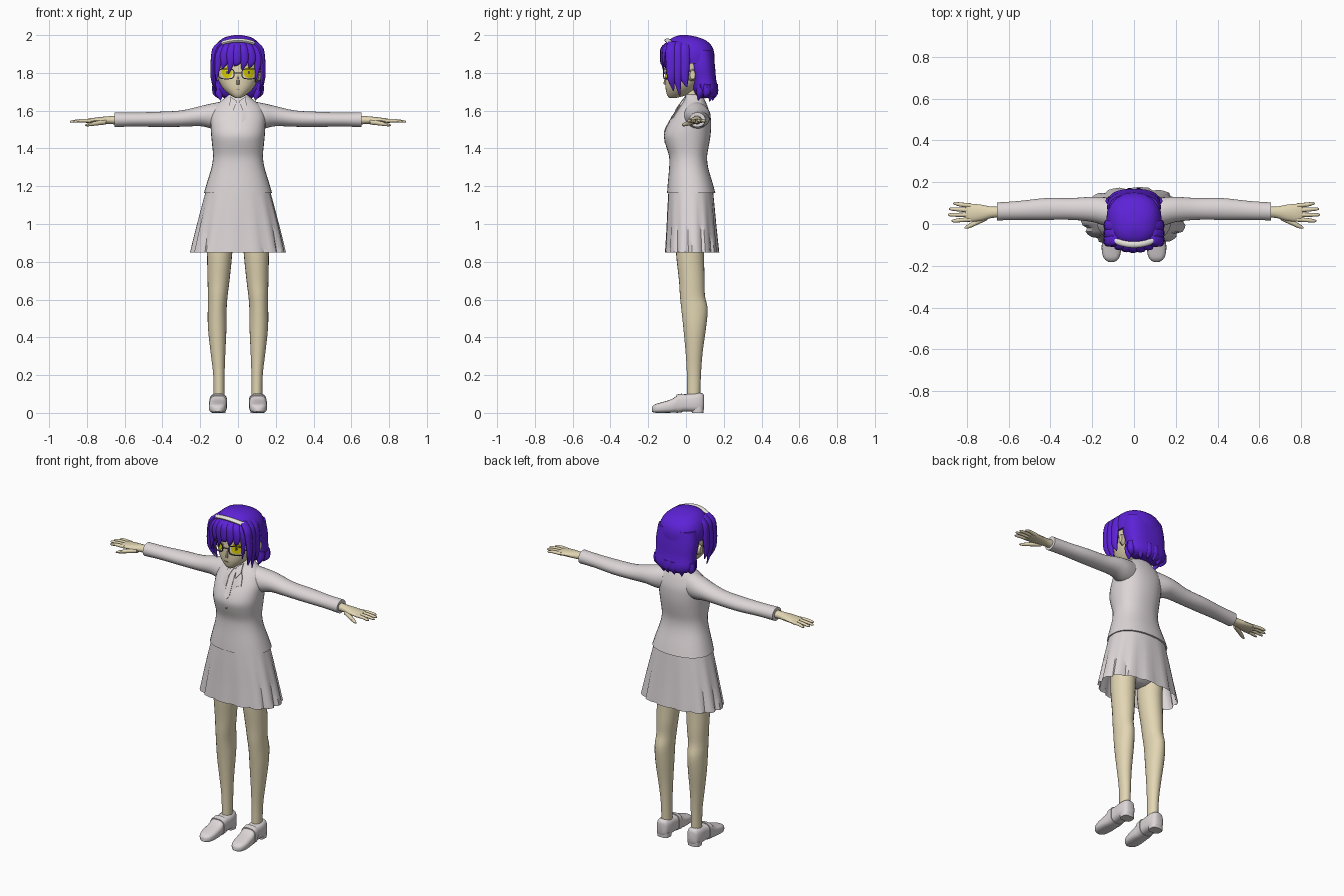
import bpy, bmesh, math


def material(name, r, g, b):
    m = bpy.data.materials.new(name)
    m.diffuse_color = (r, g, b, 1)
    return m


HAIR = material("violet hair", 0.11, 0.016, 0.68)
SKIN = material("beige skin", 0.76, 0.67, 0.45)
CLOTH = material("pale grey cloth", 0.72, 0.67, 0.68)
IRIS = material("yellow iris", 0.72, 0.64, 0.0)
FRAME = material("dark grey frame", 0.10, 0.09, 0.10)
WHITE = material("warm white", 0.80, 0.78, 0.72)
LIP = material("brown mouth", 0.35, 0.20, 0.14)


def finish(bm, name, mat, mirror):
    bmesh.ops.recalc_face_normals(bm, faces=bm.faces)
    me = bpy.data.meshes.new(name)
    bm.to_mesh(me)
    bm.free()
    me.materials.append(mat)
    ob = bpy.data.objects.new(name, me)
    bpy.context.collection.objects.link(ob)
    if mirror:
        ob.modifiers.new("mirror", 'MIRROR').use_mirror_merge = False
    return ob


def spline(rows, k):
    """Catmull-Rom subdivision of parameter rows."""
    out = []
    for i in range(len(rows) - 1):
        a, b, c, d = rows[max(i - 1, 0)], rows[i], rows[i + 1], rows[min(i + 2, len(rows) - 1)]
        for s in range(k):
            t = s / k
            out.append([0.5 * (2 * q + (r - p) * t + (2 * p - 5 * q + 4 * r - u) * t * t
                               + (3 * q - p - 3 * r + u) * t ** 3) for p, q, r, u in zip(a, b, c, d)])
    return out + [list(rows[-1])]


def loft(name, axis, rows, mat, mirror=False, e=2.0, n=24, k=3, pleat=None, caps=True):
    """Skin through superellipse rings; row = position, centre1, radius1, centre2, radius2."""
    bm = bmesh.new()
    rings = []
    rows = spline(rows, k)
    for i, (p, c1, r1, c2, r2) in enumerate(rows):
        ring = []
        for j in range(n):
            a = 2 * math.pi * j / n
            ca, sa = math.cos(a), math.sin(a)
            f = 1 + pleat[j % len(pleat)] * i / (len(rows) - 1) if pleat else 1
            u = c1 + f * max(r1, .001) * math.copysign(abs(ca) ** (2 / e), ca)
            v = c2 + f * max(r2, .001) * math.copysign(abs(sa) ** (2 / e), sa)
            ring.append(bm.verts.new({'x': (p, u, v), 'y': (u, p, v), 'z': (u, v, p)}[axis]))
        rings.append(ring)
    for a, b in zip(rings, rings[1:]):
        for j in range(n):
            bm.faces.new((a[j], a[(j + 1) % n], b[(j + 1) % n], b[j]))
    if caps:
        bm.faces.new(rings[0])
        bm.faces.new(rings[-1])
    return finish(bm, name, mat, mirror)


def body(rows):
    """(z, half width, front y, back y) to loft rows."""
    return [(z, 0, w, (f + b) / 2, (b - f) / 2) for z, w, f, b in rows]


def front_y(rows, e, x, z):
    """Front surface of a body loft at x, z."""
    for a, b in zip(rows, rows[1:]):
        if min(a[0], b[0]) <= z <= max(a[0], b[0]):
            t = (z - a[0]) / (b[0] - a[0])
            w, c, r = (a[i] + (b[i] - a[i]) * t for i in (2, 3, 4))
            return c - r * max(0, 1 - min(1, abs(x / w)) ** e) ** (1 / e)
    return 0


def plate(name, pts, rows, e, off, mat, mirror=False):
    """Thin plate lying on the front of a body loft."""
    bm = bmesh.new()
    n = len(pts)
    mid = (sum(p[0] for p in pts) / n, sum(p[1] for p in pts) / n)
    layers = [[bm.verts.new((x, front_y(rows, e, x, z) - d, z)) for x, z in list(pts) + [mid]]
              for d in (off, off - .006)]
    for lay in layers:
        for j in range(n):
            bm.faces.new((lay[j], lay[(j + 1) % n], lay[n]))
    for j in range(n):
        i = (j + 1) % n
        bm.faces.new((layers[0][j], layers[0][i], layers[1][i], layers[1][j]))
    return finish(bm, name, mat, mirror)


def oval(x, z, rx, rz, n=20):
    return [(x + rx * math.cos(2 * math.pi * i / n), z + rz * math.sin(2 * math.pi * i / n)) for i in range(n)]


# jacket body, with lapels and tie
TORSO = body([(1.165, .180, -.100, .155), (1.22, .164, -.096, .14), (1.30, .140, -.089, .117),
              (1.36, .132, -.090, .112), (1.42, .137, -.108, .122), (1.47, .142, -.117, .13),
              (1.52, .145, -.100, .133), (1.57, .145, -.070, .13), (1.62, .125, -.035, .115),
              (1.655, .085, -.01, .10), (1.685, .048, 0, .085)])
loft("jacket", 'z', TORSO, CLOTH, e=2.3, n=32)
plate("lapel", [(.03, 1.66), (.06, 1.60), (.068, 1.565), (.045, 1.565), (.004, 1.43), (.022, 1.55)],
      TORSO, 2.3, .005, CLOTH, True)
plate("shirt_collar", [(.005, 1.65), (.04, 1.675), (.045, 1.63), (.025, 1.60)], TORSO, 2.3, .012, CLOTH, True)
plate("tie", [(-.012, 1.64), (.012, 1.64), (.010, 1.61), (.017, 1.51), (0, 1.485), (-.017, 1.51), (-.010, 1.61)],
      TORSO, 2.3, .006, CLOTH)

# sleeves and hands
loft("sleeve", 'x', [(.08, .05, .065, 1.575, .074), (.14, .06, .068, 1.572, .066), (.20, .07, .060, 1.571, .053),
                     (.30, .072, .052, 1.558, .043), (.42, .072, .052, 1.554, .040),
                     (.55, .065, .045, 1.553, .037), (.655, .06, .043, 1.552, .039)], CLOTH, True)
loft("palm", 'x', [(.63, .058, .027, 1.55, .024), (.68, .056, .027, 1.55, .021), (.73, .054, .038, 1.548, .018),
                   (.78, .054, .043, 1.546, .014), (.805, .055, .038, 1.545, .010)], SKIN, True, n=16)
for i, (y0, y1, tip) in enumerate([(.088, .098, .865), (.066, .072, .885), (.044, .044, .89), (.022, .015, .872)]):
    loft(f"finger_{i + 1}", 'x', [(.78, y0, .011, 1.546, .010), (.83, (y0 + y1) / 2, .010, 1.547, .009),
                                  (tip - .012, y1, .008, 1.543, .007), (tip, y1, .003, 1.542, .003)],
         SKIN, True, n=10, k=2)
loft("thumb", 'x', [(.70, .035, .016, 1.54, .014), (.75, .010, .014, 1.533, .012),
                    (.79, -.010, .011, 1.526, .009), (.81, -.018, .004, 1.522, .004)], SKIN, True, n=10)

# pleated skirt and hips
skirt = loft("pleated_skirt", 'z', body([(1.19, .166, -.092, .142), (1.08, .196, -.099, .153),
                                         (.96, .227, -.105, .165), (.85, .254, -.112, .177)]),
             CLOTH, e=2.3, n=56, pleat=[0, 0, -.01, -.07], caps=False)
loft("hips", 'z', body([(.90, .06, 0, .06), (.94, .15, -.06, .11), (1.02, .165, -.075, .13), (1.12, .15, -.07, .12)]), CLOTH)

# legs
loft("leg", 'z', [(.98, .095, .070, .025, .078), (.85, .097, .067, .021, .074), (.70, .103, .058, .031, .068),
                  (.62, .107, .052, .034, .066), (.55, .110, .050, .045, .070), (.45, .110, .049, .046, .060),
                  (.32, .106, .039, .043, .045), (.20, .101, .030, .042, .037), (.05, .100, .028, .040, .034)],
     SKIN, True)

# shoes: upper, strap and heel
SHOE = [(.096, .103, .018, .058, .032), (.085, .103, .034, .054, .050), (.05, .103, .043, .055, .050),
        (.0, .103, .043, .053, .046), (-.04, .105, .044, .050, .046), (-.075, .106, .047, .037, .036),
        (-.13, .108, .046, .028, .028), (-.165, .108, .035, .023, .022), (-.181, .108, .015, .019, .012)]
loft("shoe", 'y', SHOE, CLOTH, True, e=3)
loft("shoe_strap", 'y', [(-.02, .104, .047, .053, .050), (-.05, .105, .048, .048, .048)], CLOTH, True, e=3, k=1)
loft("shoe_heel", 'z', [(0, .103, .037, .062, .030), (.03, .103, .039, .062, .032)], CLOTH, True, e=3, k=1)

# neck and head
loft("neck", 'z', [(1.62, 0, .045, .045, .042), (1.74, 0, .040, .03, .042)], SKIN, k=1)
HEAD = body([(1.668, .016, -.090, -.05), (1.685, .045, -.101, .01), (1.72, .082, -.108, .06),
             (1.77, .108, -.108, .10), (1.82, .117, -.106, .12), (1.88, .117, -.10, .12),
             (1.94, .09, -.07, .09), (1.97, .03, -.02, .03)])
loft("head", 'z', HEAD, SKIN, e=2.2, n=32)
loft("nose", 'z', [(1.738, 0, .003, -.106, .004), (1.745, 0, .009, -.107, .012), (1.785, 0, .003, -.106, .003)], SKIN, n=8)
loft("ear", 'x', [(.105, .03, .022, 1.79, .034), (.128, .035, .014, 1.79, .024)], SKIN, True, n=12, k=1)
plate("mouth", [(-.02, 1.716), (0, 1.711), (.02, 1.716), (0, 1.715)], HEAD, 2.2, .003, LIP)

# eyes and glasses
plate("eye_white", oval(.058, 1.800, .036, .027), HEAD, 2.2, .003, WHITE, True)
plate("iris", oval(.058, 1.802, .029, .029), HEAD, 2.2, .006, IRIS, True)
plate("pupil", oval(.058, 1.802, .006, .009), HEAD, 2.2, .008, FRAME, True)
bm = bmesh.new()
loops = []
for i in range(28):
    a = 2 * math.pi * i / 28
    row = []
    for d, y in ((0, 0), (.005, 0), (.005, .005), (0, .005)):
        x = .062 + (.044 - d) * math.copysign(abs(math.cos(a)) ** .6, math.cos(a))
        z = 1.795 + (.029 - d) * math.copysign(abs(math.sin(a)) ** .6, math.sin(a))
        row.append(bm.verts.new((x, -.122 + 3 * x * x + y, z)))
    loops.append(row)
for a, b in zip(loops, loops[1:] + loops[:1]):
    for j in range(4):
        bm.faces.new((a[j], a[(j + 1) % 4], b[(j + 1) % 4], b[j]))
finish(bm, "glasses_rim", FRAME, True)
loft("glasses_bridge", 'x', [(-.02, -.119, .003, 1.800, .003), (.02, -.119, .003, 1.800, .003)], FRAME, n=8, k=1)
loft("glasses_temple", 'y', [(-.088, .106, .003, 1.80, .003), (.03, .124, .003, 1.81, .003)], FRAME, True, n=8, k=1)

# hair: crown and back
loft("hair_crown", 'z', body([(1.85, .130, -.098, .150), (1.90, .131, -.108, .150), (1.94, .120, -.108, .138),
                              (1.97, .098, -.092, .108), (1.99, .065, -.065, .06), (2.0, .02, -.03, .01)]),
     HAIR, e=2.3, n=32)
loft("hair_back", 'z', body([(1.668, .075, .065, .145), (1.685, .108, .05, .162), (1.72, .125, .035, .168),
                             (1.77, .124, .03, .159), (1.84, .129, .01, .153), (1.92, .120, 0, .142)]),
     HAIR, e=2.5, n=32)
for i, (x, y, tip) in enumerate([(.10, .075, 1.655), (.065, .135, 1.648), (.022, .15, 1.655), (.112, .11, 1.665)]):
    loft(f"hair_back_tuft_{i + 1}", 'z', [(1.74, x, .024, y, .02), (1.69, x, .022, y, .02), (tip, x * .92, .002, y - .01, .002)],
         HAIR, True, n=10)

# hair: fringe strands and side locks
for i, (x, tip) in enumerate([(-.105, 1.755), (-.072, 1.82), (-.038, 1.795), (-.005, 1.835),
                              (.032, 1.815), (.07, 1.825), (.105, 1.75)]):
    b = 2.6 * x * x
    loft(f"fringe_strand_{i + 1}", 'z',
         [(1.962, x * .6, .020, -.092 + b, .012), (1.935, x * .8, .026, -.115 + b, .018),
          (1.895, x * .95, .026, -.125 + b, .014), (1.85, x, .018, -.126 + b, .009),
          (tip, x - .012, .002, -.118 + b, .002)], HAIR, n=12)
for i, (y, tip, tx) in enumerate([(-.078, 1.705, .112), (-.045, 1.68, .118), (-.008, 1.725, .128)]):
    loft(f"side_lock_{i + 1}", 'z',
         [(1.965, .085, .016, y * .9, .024), (1.93, .115, .020, y, .029), (1.86, .130, .015, y, .029),
          (1.77, .132, .012, y, .021), (tip, tx, .002, y + .012, .003)], HAIR, True, n=12)

# headband arching over the fringe
loft("headband", 'x', [(x, -.098 + 2.2 * x * x, .016, 1.972 - 2.0 * x * x, .011)
                       for x in (-.10, -.07, -.035, 0, .035, .07, .10)], WHITE, n=12)

# shading
for ob in bpy.data.objects:
    ob.select_set(True)
bpy.context.view_layer.objects.active = skirt
bpy.ops.object.shade_smooth_by_angle(angle=math.radians(40))
